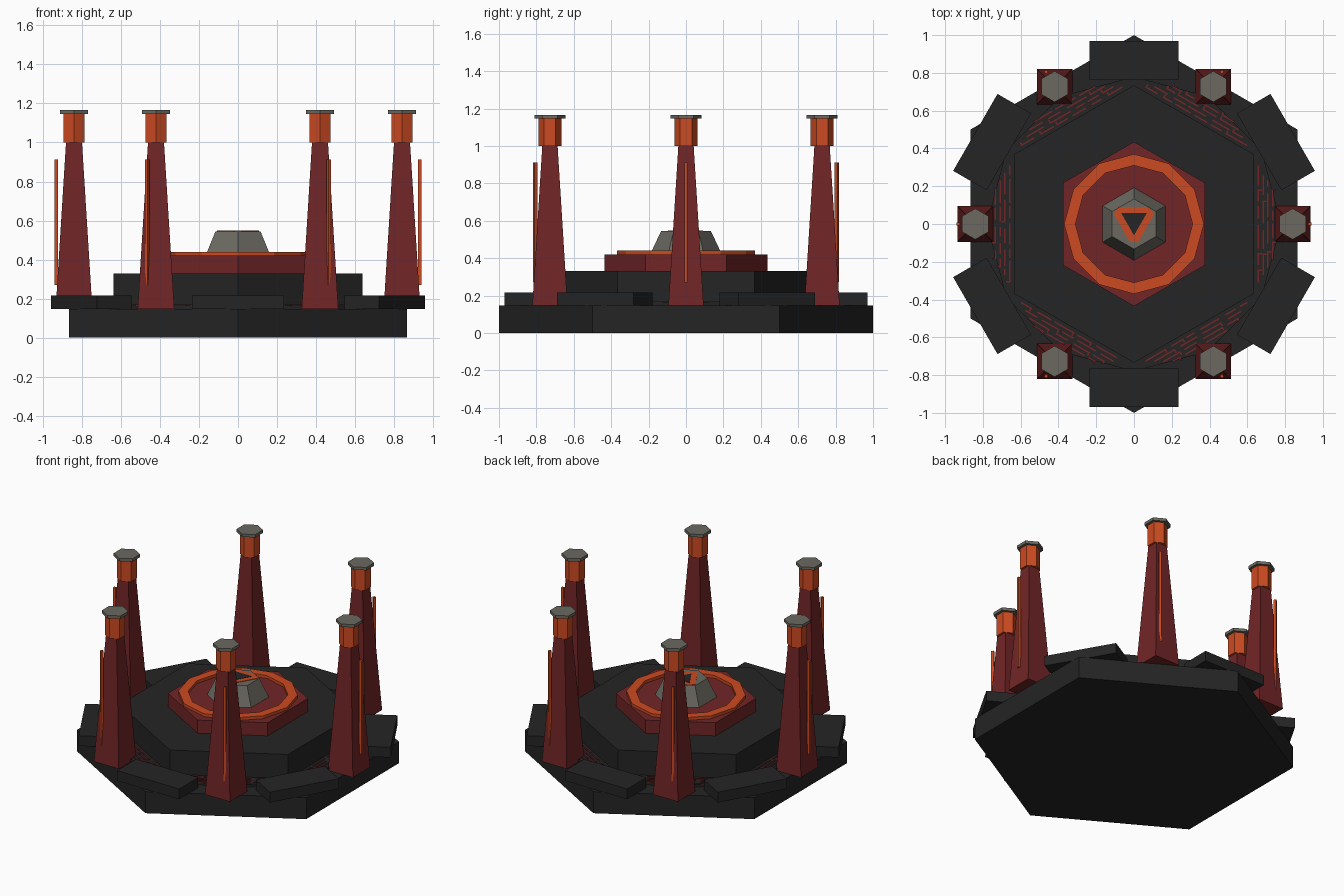
import bpy, bmesh, math, random
from mathutils import Matrix

if "Cube" in bpy.data.objects:
    bpy.data.objects.remove(bpy.data.objects["Cube"])

random.seed(4)


def material(name, rgb):
    m = bpy.data.materials.new(name)
    m.diffuse_color = (*rgb, 1)
    m.use_nodes = True
    m.node_tree.nodes["Principled BSDF"].inputs["Base Color"].default_value = m.diffuse_color
    return m


DARK = material("charcoal", (0.018, 0.018, 0.018))
RED = material("deep red", (0.165, 0.018, 0.019))
ORANGE = material("orange", (0.60, 0.068, 0.015))
GREY = material("warm grey", (0.145, 0.14, 0.118))


def finish(name, bm, mat):
    bmesh.ops.recalc_face_normals(bm, faces=bm.faces)
    me = bpy.data.meshes.new(name)
    bm.to_mesh(me)
    bm.free()
    me.materials.append(mat)
    ob = bpy.data.objects.new(name, me)
    bpy.context.collection.objects.link(ob)
    return ob


def prism(name, mat, n, r0, r1, z0, z1, x=0, y=0, turn=90):
    """Straight or tapered n-sided column with a corner at angle `turn`."""
    bm = bmesh.new()
    rings = []
    for r, z in ((r0, z0), (r1, z1)):
        angles = [math.radians(turn + 360 * i / n) for i in range(n)]
        rings.append([bm.verts.new((x + r * math.cos(a), y + r * math.sin(a), z)) for a in angles])
    for i in range(n):
        j = (i + 1) % n
        bm.faces.new((rings[0][i], rings[0][j], rings[1][j], rings[1][i]))
    bm.faces.new(rings[0][::-1])
    bm.faces.new(rings[1])
    return finish(name, bm, mat)


def add_box(bm, r0, r1, t0, t1, z0, z1, deg):
    """Box given by radial, tangential and height ranges, turned about the centre."""
    m = (Matrix.Rotation(math.radians(deg), 4, 'Z')
         @ Matrix.Translation(((r0 + r1) / 2, (t0 + t1) / 2, (z0 + z1) / 2))
         @ Matrix.Diagonal((r1 - r0, t1 - t0, z1 - z0, 1)))
    bmesh.ops.create_cube(bm, size=1, matrix=m)


def box(name, mat, *dims):
    bm = bmesh.new()
    add_box(bm, *dims)
    return finish(name, bm, mat)


# Stepped hexagonal platform
prism("base", DARK, 6, 1, 1, 0, 0.147)
prism("floor_ring", DARK, 12, 0.78, 0.78, 0.147, 0.165)
prism("upper_step", DARK, 6, 0.735, 0.735, 0.147, 0.33)
prism("red_dais", RED, 6, 0.435, 0.435, 0.33, 0.42)

# Orange twelve-sided ring on the dais
bm = bmesh.new()
section = ((0.31, 0.415), (0.37, 0.415), (0.37, 0.44), (0.31, 0.44))
loops = [[bm.verts.new((r * math.cos(i * math.pi / 6), r * math.sin(i * math.pi / 6), z))
          for r, z in section] for i in range(12)]
for i in range(12):
    a, b = loops[i], loops[(i + 1) % 12]
    for k in range(4):
        bm.faces.new((a[k], a[(k + 1) % 4], b[(k + 1) % 4], b[k]))
finish("dais_ring", bm, ORANGE)

# Grey central pedestal with a triangular plate on top
prism("pedestal", GREY, 6, 0.192, 0.133, 0.42, 0.545)
bm = bmesh.new()
outline = ((-0.08, 0.09), (-0.108, 0.055), (-0.022, -0.095),
           (0.022, -0.095), (0.108, 0.055), (0.08, 0.09))
face = bm.faces.new([bm.verts.new((x, y, 0.545)) for x, y in outline])
top = bmesh.ops.extrude_face_region(bm, geom=[face])["geom"]
for v in top:
    if isinstance(v, bmesh.types.BMVert):
        v.co.z += 0.003
finish("triangle_plate", bm, ORANGE)
prism("triangle_inset", DARK, 3, 0.078, 0.078, 0.548, 0.55, y=0.018, turn=-90)

# Thin red traces on the exposed floor
bm = bmesh.new()
for side in range(6):
    for r, half in ((0.655, 0.31), (0.68, 0.27), (0.705, 0.23), (0.73, 0.19)):
        t = -half
        while t < half - 0.03:
            end = min(half, t + random.uniform(0.05, 0.13))
            add_box(bm, r, r + 0.008, t, end, 0.165, 0.169, side * 60)
            if random.random() < 0.5:
                add_box(bm, r + 0.008, r + 0.022, end - 0.008, end, 0.165, 0.169, side * 60)
            t = end + random.uniform(0.015, 0.04)
finish("floor_traces", bm, RED)

for i in range(6):
    # Raised slab at each corner of the base
    box(f"rim_slab_{i}", DARK, 0.765, 0.97, -0.235, 0.235, 0.147, 0.217, 30 + i * 60)
    # Tapered pillar with collar, cap and outer light strip
    a = math.radians(i * 60)
    x, y = 0.84 * math.cos(a), 0.84 * math.sin(a)
    s = math.sqrt(2)
    prism(f"pillar_{i}", RED, 4, 0.094 * s, 0.041 * s, 0.147, 1.0, x, y, 45)
    prism(f"pillar_collar_{i}", ORANGE, 6, 0.062, 0.062, 1.0, 1.146, x, y)
    prism(f"pillar_cap_{i}", GREY, 6, 0.082, 0.082, 1.146, 1.166, x, y)
    box(f"pillar_strip_{i}", ORANGE, 0.921, 0.939, -0.008, 0.008, 0.27, 0.912, i * 60)
